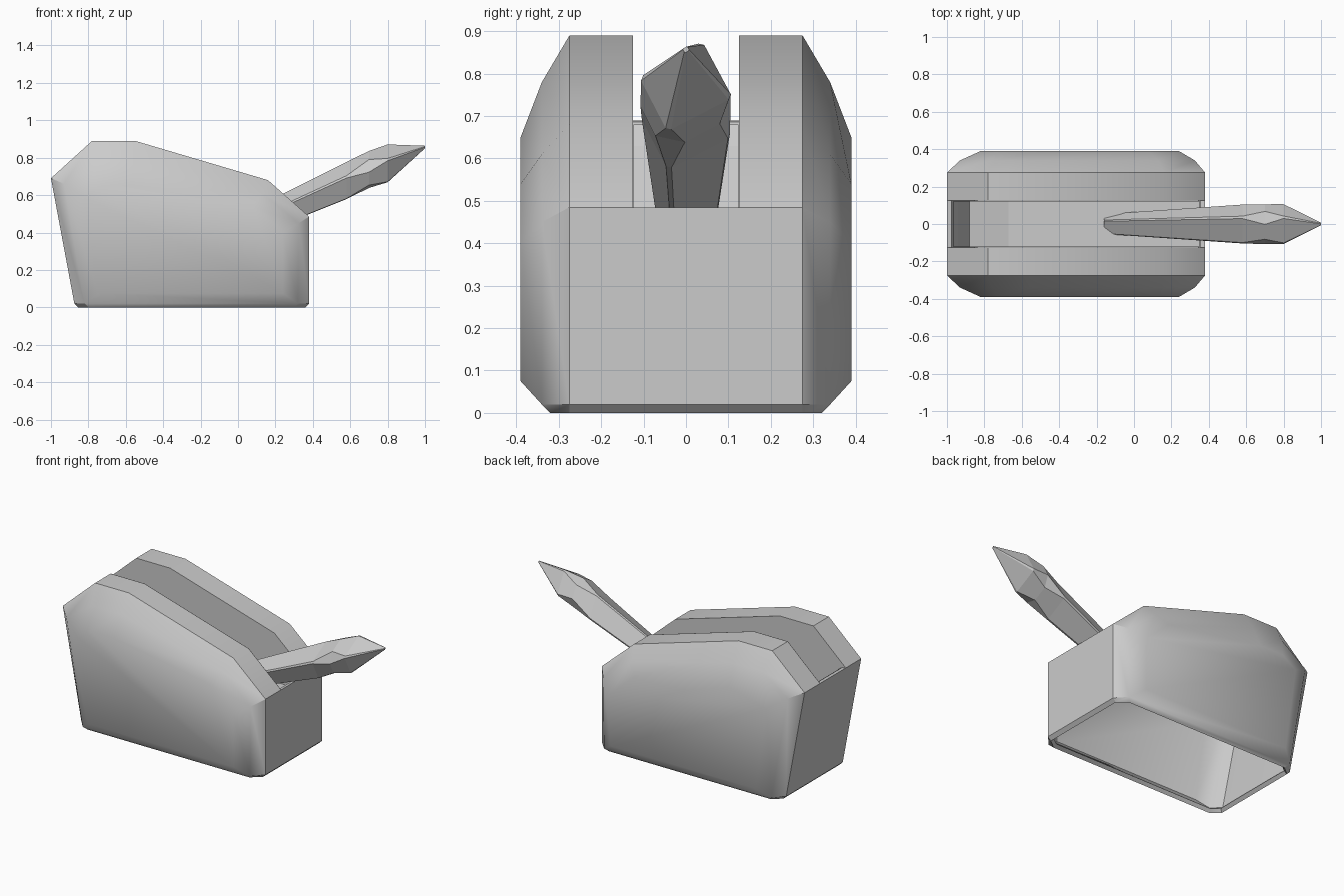
import bpy, bmesh, math

if "Cube" in bpy.data.objects:
    bpy.data.objects.remove(bpy.data.objects["Cube"])


def make_object(name, verts, faces):
    bm = bmesh.new()
    vs = [bm.verts.new(v) for v in verts]
    for f in faces:
        bm.faces.new([vs[i] for i in f])
    bmesh.ops.recalc_face_normals(bm, faces=bm.faces)
    me = bpy.data.meshes.new(name)
    bm.to_mesh(me)
    bm.free()
    ob = bpy.data.objects.new(name, me)
    bpy.context.collection.objects.link(ob)
    bpy.ops.object.select_all(action='DESELECT')
    ob.select_set(True)
    bpy.context.view_layer.objects.active = ob
    return ob


# Side profiles (x, z): full outline, then two steps inward towards the side panel
outline = [(-0.875, 0.02), (-1, 0.69), (-0.78, 0.89), (-0.55, 0.89),
           (0.16, 0.68), (0.38, 0.485), (0.38, 0.02)]
shoulder = [(-0.82, 0.02), (-0.93, 0.66), (-0.76, 0.78), (-0.56, 0.78),
            (0.13, 0.61), (0.325, 0.45), (0.32, 0.02)]
panel = [(-0.75, 0.075), (-0.82, 0.59), (-0.73, 0.65), (-0.57, 0.65),
         (0.08, 0.54), (0.24, 0.40), (0.24, 0.075)]
slot = 0.125
columns = [(-0.39, panel), (-0.34, shoulder), (-0.275, outline), (-slot, outline),
           (slot, outline), (0.275, outline), (0.34, shoulder), (0.39, panel)]
n = len(outline)

# Housing shell: lofted profiles, slot left open along the top, open bottom
verts = [(x, y, z) for y, prof in columns for x, z in prof]
faces = []
for c in range(7):
    for i in range(n - 1):
        if c == 3 and 0 < i < n - 2:
            continue
        a, b = c * n + i, (c + 1) * n + i
        faces.append((a, a + 1, b + 1, b))
faces += [tuple(range(n)), tuple(range(7 * n, 8 * n))]
for a, b in ((0, n), (7 * n, 6 * n)):
    faces.append((a, a + n - 1, b + n - 1, b))

# Narrow chamfer round the bottom rim
loop = [c * n for c in range(1, 7)] + [c * n + n - 1 for c in range(6, 0, -1)]
start = len(verts)
for i in loop:
    x, y, z = verts[i]
    verts.append((x + (0.02 if x < 0 else -0.02), max(-0.32, min(0.32, y)), 0))
m = len(loop)
for k in range(m):
    j = (k + 1) % m
    faces.append((loop[k], loop[j], start + j, start + k))
housing = make_object("housing", verts, faces)
mod = housing.modifiers.new("wall", 'SOLIDIFY')
mod.thickness = 0.025
mod.offset = -1
bpy.ops.object.modifier_apply(modifier="wall")
bpy.ops.object.shade_smooth_by_angle(angle=math.radians(30))

# Keep the borders of the bulged side panels soft
me = housing.data
for e in me.edges:
    if max(abs(me.vertices[i].co.y) for i in e.vertices) > 0.385:
        e.use_edge_sharp = False

# Slot liner: two side walls and a stepped floor
liner = ([(-0.965, 0.68)] + outline[1:6] +
         [(0.35, 0.47), (0.35, 0.38), (-0.67, 0.39), (-0.88, 0.44), (-0.94, 0.63)])
k = len(liner)
w = slot - 0.001
lv = [(x, y, z) for y in (-w, w) for x, z in liner]
lf = [tuple(range(k)), tuple(range(k, 2 * k))]
for a in range(6, k):
    b = (a + 1) % k
    lf.append((a, b, b + k, a + k))
make_object("slot_liner", lv, lf)

# Lever: four-sided bar, edges chamfered most at the swelling, pointed tip
corners = [(-0.4, -1), (1, -0.25), (0.35, 1), (-1, 0.2)]
# x, centre z, half width, half height, chamfer share
stations = [(-0.16, 0.345, 0.055, 0.065, 0.06), (0.58, 0.678, 0.108, 0.104, 0.06),
            (0.70, 0.738, 0.128, 0.125, 0.27), (0.80, 0.770, 0.110, 0.106, 0.06),
            (1.0, 0.857, 0.008, 0.008, 0.2)]
v = []
for x, zc, hy, hz, t in stations:
    for i in range(4):
        p = corners[i]
        for q in (corners[i - 1], corners[(i + 1) % 4]):
            v.append((x, hy * (p[0] + (q[0] - p[0]) * t),
                      zc + hz * (p[1] + (q[1] - p[1]) * t)))
f = [tuple(range(8)), tuple(range(32, 40))]
for s in range(4):
    for i in range(8):
        j = (i + 1) % 8
        f.append((s * 8 + i, s * 8 + j, s * 8 + 8 + j, s * 8 + 8 + i))
lever = make_object("lever", v, f)
